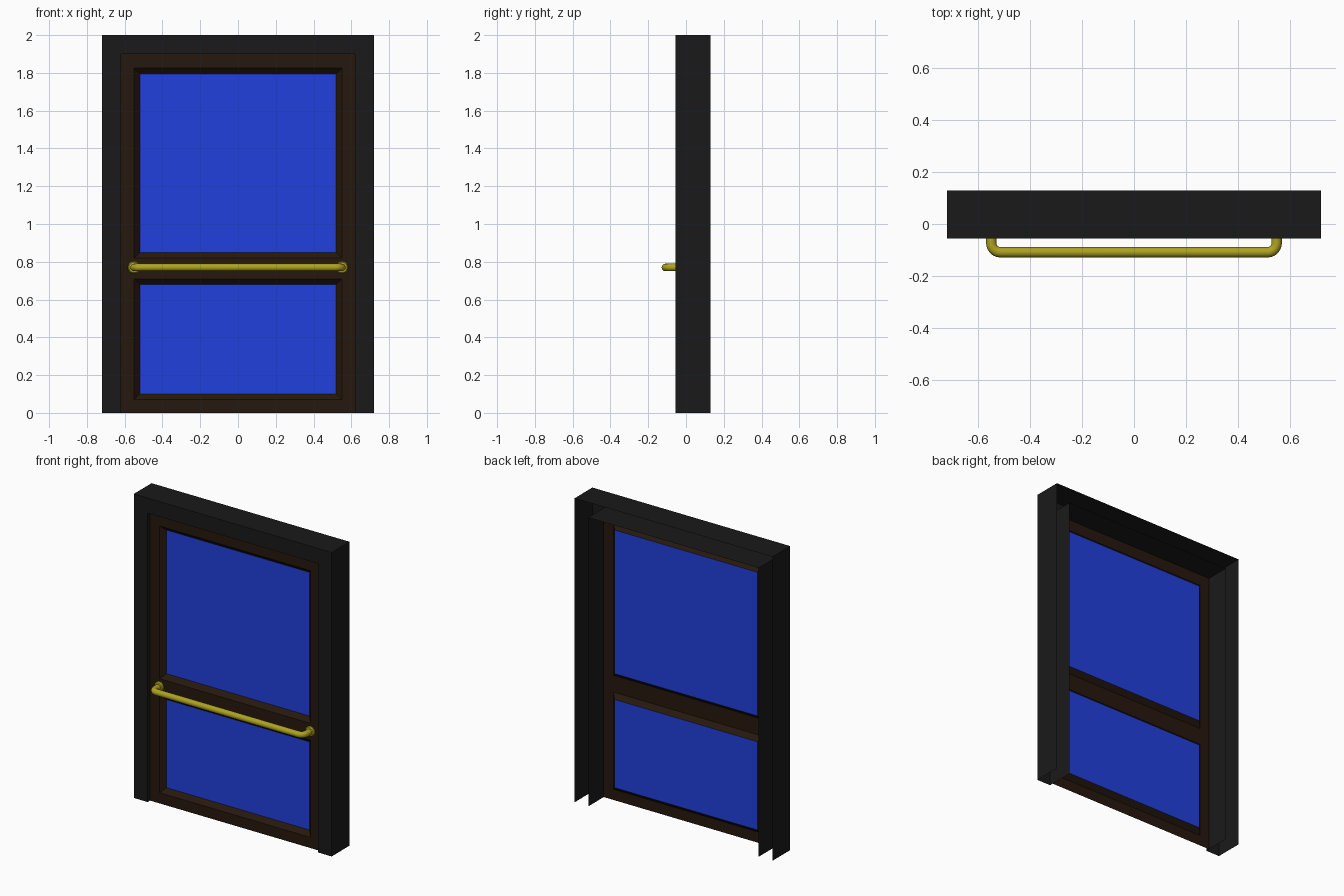
import bpy, math

if "Cube" in bpy.data.objects:
    bpy.data.objects.remove(bpy.data.objects["Cube"])


def material(name, rgb):
    m = bpy.data.materials.new(name)
    m.diffuse_color = (*rgb, 1)
    m.use_nodes = True
    m.node_tree.nodes["Principled BSDF"].inputs["Base Color"].default_value = m.diffuse_color
    return m


BLACK = material("black_metal", (0.01, 0.01, 0.01))
BROWN = material("dark_brown", (0.019, 0.009, 0.004))
BLUE = material("blue_glass", (0.015, 0.05, 0.72))
BRASS = material("brass", (0.42, 0.36, 0.015))


def add_mesh(name, verts, faces, mat):
    me = bpy.data.meshes.new(name)
    me.from_pydata(verts, [], faces)
    me.materials.append(mat)
    ob = bpy.data.objects.new(name, me)
    bpy.context.collection.objects.link(ob)
    return ob


def loft(name, rings, mat, closed):
    """Join rings of equal length with quads."""
    n = len(rings[0])
    verts = [p for r in rings for p in r]
    faces = []
    for i in range(len(rings) - 1):
        for j in range(n if closed else n - 1):
            k = (j + 1) % n
            faces.append((i * n + j, (i + 1) * n + j, (i + 1) * n + k, i * n + k))
    return add_mesh(name, verts, faces, mat)


# Door casing: sheet channel, open at the back and bottom, around three sides
def jamb_ring(inset, y):
    x, z = 0.72 - inset, 2 - inset
    return [(-x, y, 0), (-x, y, z), (x, y, z), (x, y, 0)]


loft("door_casing", [jamb_ring(d, y) for d, y in
     ((0, 0.13), (0, -0.055), (0.1, -0.055), (0.1, 0.13))], BLACK, False)

# Door leaf: front sheet with two openings
FRONT, PANE = -0.03, 0.0
xs = (-0.62, -0.55, 0.55, 0.62)
zs = (0, 0.07, 0.71, 0.82, 1.825, 1.9)
verts = [(x, FRONT, z) for z in zs for x in xs]
faces = [(r * 4 + c, r * 4 + c + 1, r * 4 + c + 5, r * 4 + c + 4)
         for r in range(5) for c in range(3) if not (c == 1 and r in (1, 3))]
add_mesh("door_leaf", verts, faces, BROWN)


# Sloped mouldings and glass panes
def rect(x, z0, z1, y):
    return [(-x, y, z0), (-x, y, z1), (x, y, z1), (x, y, z0)]


for label, z0, z1 in (("lower", 0.07, 0.71), ("upper", 0.82, 1.825)):
    inner = rect(0.52, z0 + 0.03, z1 - 0.03, PANE)
    loft(label + "_moulding", [rect(0.55, z0, z1, FRONT), inner], BROWN, True)
    add_mesh(label + "_glass", inner, [(3, 2, 1, 0)], BLUE)

# Push bar: round tube with bent ends
HX, HY, HZ, BEND = 0.55, -0.109, 0.77, 0.035
half = [(HX, FRONT)]
for i in range(7):
    a = math.radians(90 * i / 6)
    half.append((HX - BEND + BEND * math.cos(a), HY + BEND - BEND * math.sin(a)))
path = half + [(-x, y) for x, y in reversed(half)]
cu = bpy.data.curves.new("push_bar", 'CURVE')
cu.dimensions = '3D'
cu.bevel_depth = 0.02
cu.bevel_resolution = 4
cu.materials.append(BRASS)
sp = cu.splines.new('POLY')
sp.points.add(len(path) - 1)
for p, (x, y) in zip(sp.points, path):
    p.co = (x, y, HZ, 1)
    p.radius = 1
sp.use_smooth = True
bar = bpy.data.objects.new("push_bar", cu)
bpy.context.collection.objects.link(bar)

# Round flanges where the bar meets the door
for side, s in (("left", -1), ("right", 1)):
    rings = [[(s * HX + r * math.cos(t * math.tau / 20), y, HZ + r * math.sin(t * math.tau / 20))
              for t in range(20)]
             for r, y in ((0.033, FRONT), (0.033, -0.038), (0.028, -0.045), (0.019, -0.047))]
    ob = loft(side + "_flange", [list(reversed(r)) for r in rings], BRASS, True)
    bpy.ops.object.select_all(action='DESELECT')
    ob.select_set(True)
    bpy.context.view_layer.objects.active = ob
    bpy.ops.object.shade_smooth_by_angle(angle=math.radians(35))
